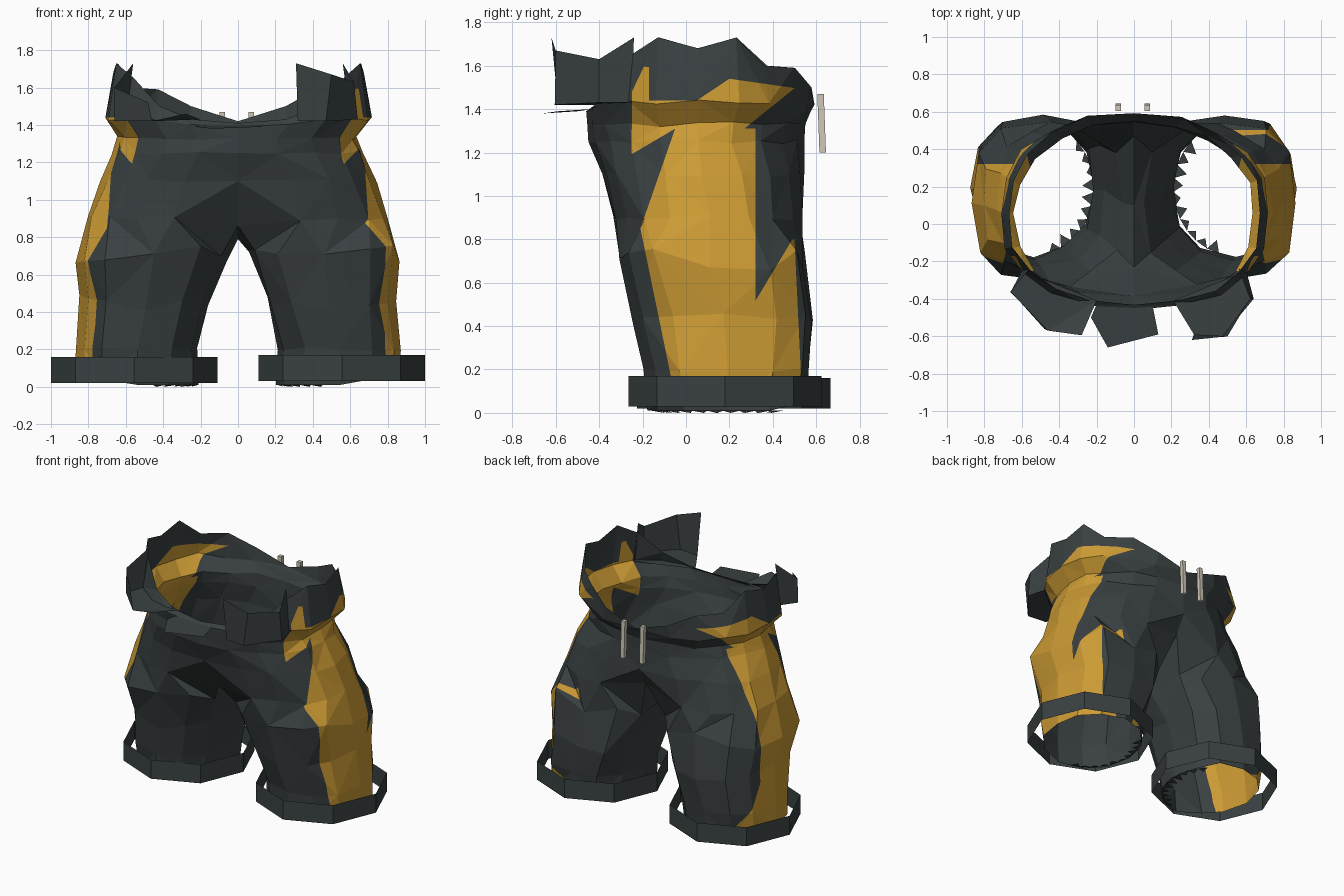
import bpy, bmesh, math, random
from mathutils import Vector

if "Cube" in bpy.data.objects:
    bpy.data.objects.remove(bpy.data.objects["Cube"])

random.seed(4)


def material(name, rgb):
    m = bpy.data.materials.new(name)
    m.diffuse_color = (*rgb, 1)
    m.use_nodes = True
    m.node_tree.nodes["Principled BSDF"].inputs["Base Color"].default_value = m.diffuse_color
    return m


DARK = material("charcoal cloth", (0.042, 0.052, 0.054))
GOLD = material("golden panel", (0.60, 0.325, 0.034))
CREAM = material("cream cord", (0.62, 0.58, 0.47))


def make(name, verts, faces, mats):
    me = bpy.data.meshes.new(name)
    me.from_pydata(verts, [], faces)
    for m in mats:
        me.materials.append(m)
    ob = bpy.data.objects.new(name, me)
    bpy.context.collection.objects.link(ob)
    return ob


def spow(v, e):
    return math.copysign(abs(v) ** e, v)


# leg rings: z, centre x, radius x, centre y, radius y, corner exponent
LEG = [(0.02, .54, .33, .19, .36, .9), (0.2, .54, .325, .19, .38, .85),
       (0.45, .495, .345, .175, .41, .75), (0.7, .455, .405, .12, .43, .7)]
# half rings of the hips: z, half width, front y, back y, corner exponent
HIP = [(0.9, .81, -.34, .55, .75), (1.1, .735, -.385, .545, .8),
       (1.25, .67, -.45, .545, .95), (1.33, .645, -.455, .55, .95),
       (1.43, .72, -.46, .575, .85)]
# height of the collar edge from front centre to back centre
COLLAR = [1.41, 1.43, 1.5, 1.65, 1.73, 1.68, 1.73, 1.6, 1.59, 1.5, 1.42]
# crotch saddle points: ring index -> (y, z)
SADDLE = {0: (-.23, .86), 11: (.1, .79), 10: (.47, .97)}


def jit(p, amount):
    return p + Vector([random.uniform(-amount, amount) for _ in range(3)])


def half_body(bm, s):
    rings = []
    for i, (z, cx, rx, cy, ry, e) in enumerate(LEG):
        ring = []
        for k in range(12):
            a = math.radians(-60 + 30 * k)
            p = jit(Vector((cx + rx * spow(math.sin(a), e),
                            cy - ry * spow(math.cos(a), e), z)), .01)
            p.z += random.uniform(-.05, .05) * (i > 1)
            if i == 0:
                p.z = .04 if 2 < k < 10 else .01
            ring.append(p)
        rings.append(ring)
    hips = []
    for i, (z, w, f, b, e) in enumerate(HIP):
        half = []
        for k in range(11):
            a = math.pi * k / 10
            p = Vector((w * spow(math.sin(a), e),
                        (f + b) / 2 - (b - f) / 2 * spow(math.cos(a), e), z))
            if i == 4:
                p.z -= .04 * math.cos(a) ** 6
            if 0 < k < 10:
                p = jit(p, .012)
            else:
                p.x = 0
            half.append(p)
        hips.append(half)
    # collar standing on the waist edge
    hips.append([Vector((p.x * .94, p.y * (.94 if k < 8 else 1.03), COLLAR[k]))
                 for k, p in enumerate(hips[-1])])
    crotch = [p.copy() for p in hips[0]] + [Vector((0, 0, 0))]
    for k, (y, z) in SADDLE.items():
        crotch[k] = Vector((0, y, z))
    hips[0] = crotch[:11]
    rings.append(crotch)

    def add(ring):
        return [bm.verts.new((p.x * s, p.y, p.z)) for p in ring]

    def strip(r0, r1, pairs, n):
        for k in pairs:
            j = (k + 1) % 12
            a, b, c, d = r0[k], r0[j], r1[j], r1[k]
            tris = [(a, b, c), (a, c, d)] if (k + n) % 2 else [(a, b, d), (b, c, d)]
            for t in tris:
                bm.faces.new(t if s > 0 else t[::-1])

    prev = add(rings[0])
    for n, r in enumerate(rings[1:]):
        cur = add(r)
        strip(prev, cur, range(12), n)
        prev = cur
    for n, r in enumerate(hips[1:]):
        cur = add(r)
        strip(prev, cur, range(10), n)
        prev = cur


# trousers: both legs, hips and collar in one skin
bm = bmesh.new()
half_body(bm, 1)
half_body(bm, -1)
bmesh.ops.remove_doubles(bm, verts=bm.verts[:], dist=.0005)

# side panel outline, as lines in (y, z); the first eight lie below the waist
CUTS = [((-.07, .17), (-.21, .85)), ((-.21, .85), (-.05, 1.31)),
        ((.32, .2), (.32, 1.0)), ((.34, .55), (.49, .8)),
        ((.5, .8), (.53, .17)), ((0, .85), (1, .85)), ((0, .8), (1, .8)),
        ((.32, .4), (.45, .17)),
        ((0, 1.31), (1, 1.31)), ((-.22, 1.21), (-.05, 1.31)),
        ((-.25, 1), (-.25, 2)), ((-.17, 1), (-.17, 2)), ((0, 1.44), (1, 1.44)),
        ((.05, 1.44), (.2, 1.54)), ((.2, 1.54), (.48, 1.5)),
        ((.3, 1.335), (.48, 1.48))]
for n, ((y0, z0), (y1, z1)) in enumerate(CUTS):
    lo, hi = (0, 1.33) if n < 8 else (1.1, 2)
    fs = [f for f in bm.faces if abs(f.calc_center_median().x) > .36
          and lo <= f.calc_center_median().z <= hi]
    geom = set(fs)
    for f in fs:
        geom.update(f.edges)
        geom.update(f.verts)
    bmesh.ops.bisect_plane(bm, geom=list(geom), dist=.0005, plane_co=(0, y0, z0),
                           plane_no=(0, z1 - z0, y0 - y1))


def golden(c):
    if abs(c.x) < .42:
        return False
    y, z = c.y, c.z
    taper = y < .3 + (z - 1.335) * 1.24
    if z > 1.44:
        if -.25 < y < -.17:
            return z < 1.55
        return taper and z < 1.44 + (y - .05) * .667 and z < 1.54 - (y - .2) * .143
    if z > 1.31:
        return y > -.25 and taper
    if -.25 < y < -.05 and z > 1.21 + (y + .22) * .588:
        return True
    front = -.07 - (z - .17) * .206 if z < .85 else -.21 + (z - .85) * .348
    if y < front:
        return False
    if y < .32:
        return True
    if c.x < 0:
        return y < .32 + (.4 - z) * .565
    return z < .8 and y < .5 + (.8 - z) * .048 and z < .55 + (y - .34) * 1.667


for f in bm.faces:
    f.material_index = int(golden(f.calc_center_median()))
trousers = make("trousers", [], [], [DARK, GOLD])
bm.to_mesh(trousers.data)
bm.free()

for side, s, z, dy in (("right", 1, .03, .18), ("left", -1, .02, .22)):
    # cuffs: open eight-sided bands around the ankles
    v = []
    for h in (z, z + .14):
        for k in range(8):
            a = math.pi / 4 * k
            v.append((s * .555 + .445 * math.sin(a), dy - .445 * math.cos(a), h))
    make(side + "_cuff", v, [(k, (k + 1) % 8, (k + 1) % 8 + 8, k + 8) for k in range(8)], [DARK])
    # ragged hem: small teeth folded inwards along the inner side
    v = []
    for k in range(10):
        for a, r, h in ((225 + 12 * k, 1, .01), (237 + 12 * k, 1, .01),
                        (231 + 12 * k, random.uniform(.8, .9), 0)):
            a = math.radians(a)
            v.append((s * (.54 + .33 * r * math.sin(a)), .19 - .36 * r * math.cos(a), h))
    make(side + "_ragged_hem", v, [(3 * k, 3 * k + 1, 3 * k + 2) for k in range(10)], [DARK])

# front flaps turned out from the waist
make("middle_flap",
     [(-.2, -.43, 1.4), (.1, -.44, 1.4), (.13, -.59, 1.39), (-.14, -.66, 1.38), (-.23, -.5, 1.39)],
     [(0, 4, 3, 2, 1)], [DARK])
make("right_flap",
     [(.21, -.41, 1.42), (.32, -.59, 1.42), (.47, -.605, 1.42), (.64, -.4, 1.43), (.6, -.25, 1.43),
      (.31, -.62, 1.73), (.5, -.6, 1.67), (.62, -.4, 1.63), (.56, -.24, 1.73)],
     [(0, 1, 2, 3, 4), (1, 2, 6, 5), (2, 3, 7, 6), (3, 4, 8, 7)], [DARK])
make("left_flap",
     [(-.2, -.41, 1.43), (-.28, -.595, 1.46), (-.46, -.57, 1.42), (-.66, -.365, 1.42), (-.6, -.25, 1.43),
      (-.48, -.56, 1.52), (-.66, -.36, 1.6), (-.56, -.24, 1.73)],
     [(0, 1, 2), (0, 2, 3, 4), (2, 5, 6, 3), (3, 6, 7, 4)], [DARK])

# cords hanging behind the low back waist edge: slanted side outline in (y, z)
PATH = [(.645, 1.2), (.615, 1.2), (.605, 1.47), (.635, 1.47)]
for side, x in (("left", -.085), ("right", .07)):
    n = len(PATH)
    v = [(x + d, y, z) for d in (-.015, .015) for y, z in PATH]
    make(side + "_cord", v, [(0, 1, 2, 3), (7, 6, 5, 4)] +
         [(k, k + n, (k + 1) % n + n, (k + 1) % n) for k in range(n)], [CREAM])
